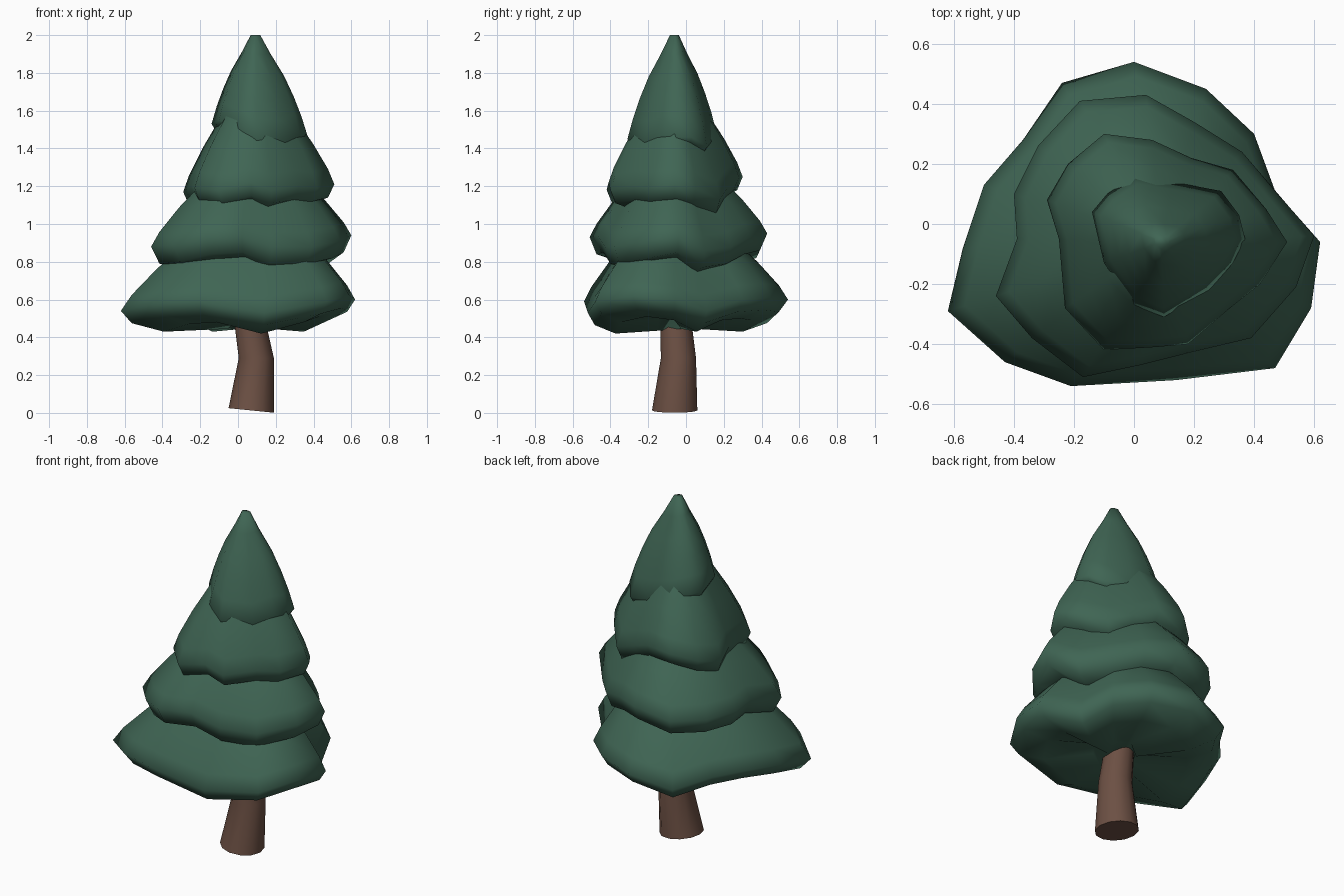
import bpy
import bmesh
import math
from mathutils import Vector

default_cube = bpy.data.objects.get("Cube")
if default_cube:
    bpy.data.objects.remove(default_cube, do_unlink=True)


def make_material(name, colour):
    material = bpy.data.materials.new(name)
    material.use_nodes = True
    material.diffuse_color = (*colour, 1)
    shader = material.node_tree.nodes["Principled BSDF"]
    shader.inputs["Base Color"].default_value = (*colour, 1)
    shader.inputs["Roughness"].default_value = 0.9
    return material


def loft(name, rings, material, sharp_angle):
    """Join closed rings of points, ordered from bottom to top, into a capped solid."""
    bm = bmesh.new()
    loops = [[bm.verts.new(point) for point in ring] for ring in rings]
    for lower, upper in zip(loops, loops[1:]):
        for i in range(len(lower)):
            j = (i + 1) % len(lower)
            bm.faces.new((lower[i], lower[j], upper[j], upper[i]))
    bm.faces.new(reversed(loops[0]))
    bm.faces.new(loops[-1])
    bmesh.ops.recalc_face_normals(bm, faces=bm.faces)
    mesh = bpy.data.meshes.new(name)
    bm.to_mesh(mesh)
    bm.free()
    mesh.materials.append(material)
    obj = bpy.data.objects.new(name, mesh)
    bpy.context.collection.objects.link(obj)
    bpy.ops.object.select_all(action="DESELECT")
    obj.select_set(True)
    bpy.context.view_layer.objects.active = obj
    bpy.ops.object.shade_smooth_by_angle(angle=math.radians(sharp_angle))
    return obj


AXIS = Vector((0.09, -0.06))


def foliage_tier(name, outline, lip, top, underside, profile, material):
    """Build a drooping skirt from its widest outline and wavy hem heights (in hundredths)."""
    points = [(Vector((x, y)) / 100, hem / 100) for x, y, hem in outline]

    def ring(scale, height):
        return [(*AXIS.lerp(p, scale), height(hem)) for p, hem in points]

    # Underside and the rounded lip
    rings = [ring(scale, lambda hem, rise=rise: hem + rise)
             for scale, rise in (*underside, (1, lip))]
    # Upper surface, losing its waves towards the top
    for t, scale in profile:
        rings.append(ring(scale, lambda hem, t=t: (hem + lip) * (1 - t) + top * t))
    return loft(name, rings, material, 75)


green = make_material("pine green", (0.05, 0.13, 0.088))
brown = make_material("bark brown", (0.15, 0.08, 0.057))

# Underside (scale, rise) and upper profiles (height fraction, scale)
OPEN = ((0.2, 0.015), (0.68, 0), (0.92, 0.045))
TUCKED = ((0.68, -0.03), (0.92, 0))
SKIRT = ((0.15, 0.92), (0.4, 0.73), (0.6, 0.55), (1, 0.2))
POINT = ((0.2, 0.88), (0.4, 0.73), (0.6, 0.55), (0.82, 0.29), (1, 0.1))

# Foliage tiers: outline x, y and hem height
foliage_tier("bottom_foliage", (
    (62, -6, 49), (59, -28, 51), (47, -48, 48), (14, -52, 42), (-21, -54, 48),
    (-43, -46, 47), (-62, -29, 43), (-57, -8, 46), (-50, 13, 49), (-37, 28, 47),
    (-24, 47, 43), (0, 54, 49), (24, 45, 50), (40, 30, 49), (47, 11, 43),
), 0.11, 1.1, OPEN, SKIRT, green)

foliage_tier("lower_foliage", (
    (60, -4, 85), (54, -21, 82), (39, -38, 79), (18, -43, 79), (2, -47, 85),
    (-17, -51, 84), (-34, -38, 80), (-46, -24, 79), (-39, -5, 83), (-40, 10, 82),
    (-32, 26, 81), (-18, 41, 82), (4, 43, 86), (20, 34, 84), (36, 24, 79), (48, 10, 77),
), 0.09, 1.4, TUCKED, SKIRT, green)

foliage_tier("upper_foliage", (
    (51, -6, 114), (42, -20, 112), (32, -28, 113), (18, -40, 111), (7, -41, 115),
    (-10, -42, 111), (-23, -28, 112), (-25, -5, 113), (-29, 8, 110), (-22, 20, 113),
    (-10, 30, 118), (6, 28, 118), (19, 22, 112), (33, 18, 106), (44, 5, 112),
), 0.07, 1.75, TUCKED, SKIRT, green)

foliage_tier("top_foliage", (
    (37, -5, 143), (33, -13, 144), (25, -22, 140), (10, -31, 142), (0, -27, 147),
    (-10, -13, 152), (-14, 4, 150), (-9, 10, 149), (0, 16, 146), (13, 14, 141),
    (29, 11, 138), (35, 3, 143),
), 0.03, 2.0, TUCKED, POINT, green)


# Bent trunk with a slightly tilted foot
def trunk_ring(x, y, z, radius, tilt):
    angles = [math.tau * i / 12 for i in range(12)]
    return [(x + radius * math.cos(a), y + radius * math.sin(a),
             z - tilt * radius * math.cos(a)) for a in angles]


loft("trunk", [
    trunk_ring(0.07, -0.06, 0.013, 0.12, 0.1),
    trunk_ring(0.097, -0.04, 0.29, 0.093, 0),
    trunk_ring(0.06, -0.055, 0.5, 0.082, 0),
    trunk_ring(0.06, -0.06, 0.7, 0.07, 0),
], brown, 40)
